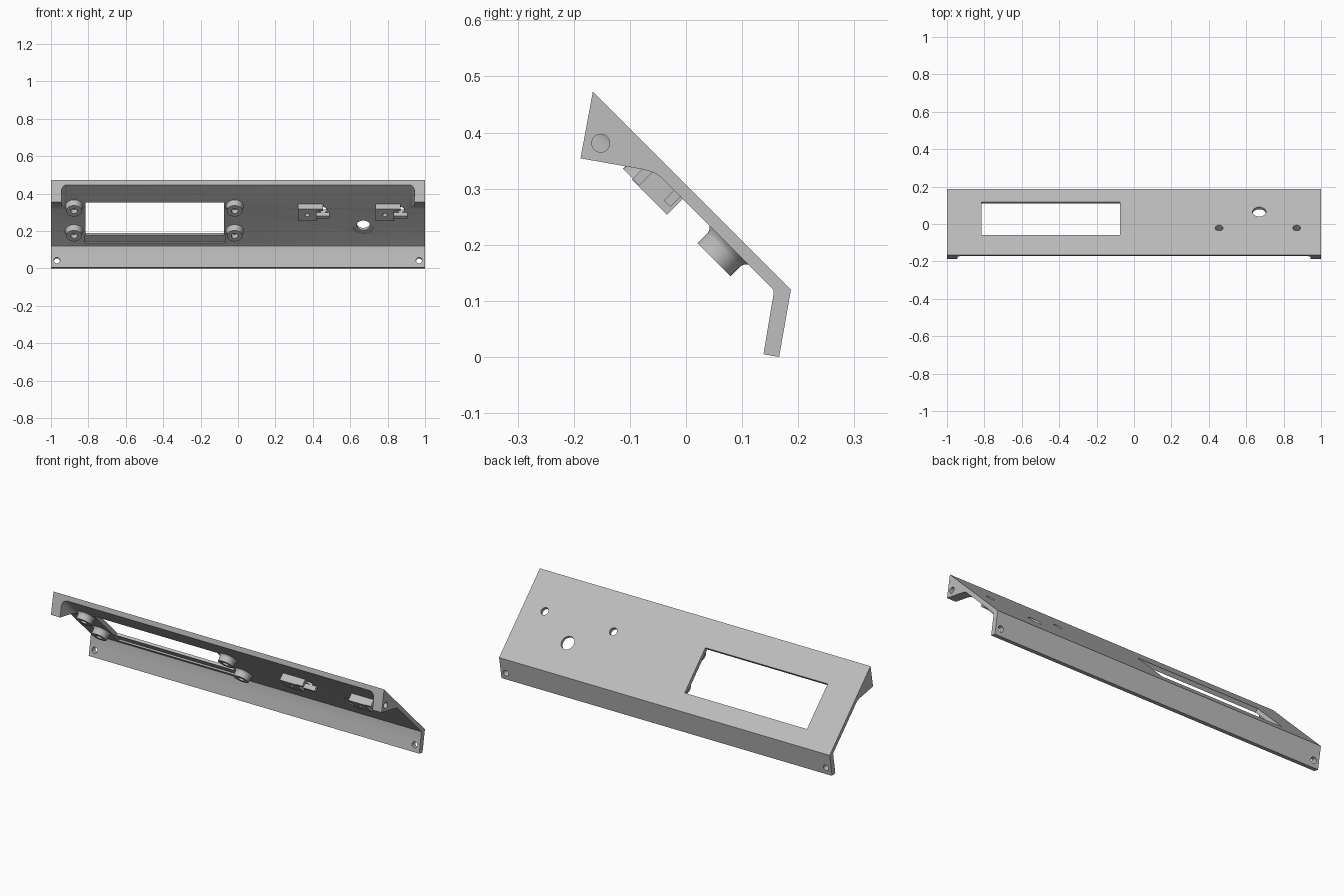
import bpy, bmesh, math
from mathutils import Matrix, Vector

cube = bpy.data.objects.get("Cube")
if cube:
    bpy.data.objects.remove(cube, do_unlink=True)

grey = bpy.data.materials.new("plain grey")
grey.use_nodes = True
colour = (0.51, 0.51, 0.51, 1)
grey.diffuse_color = colour
grey.node_tree.nodes["Principled BSDF"].inputs["Base Color"].default_value = colour

TILT = Matrix.Rotation(math.radians(-45), 4, 'X')
SKIN = 0.022          # thickness of the sloping panel


def panel(x, s, n):
    """Frame on the panel: s runs down the slope, n is depth behind its face."""
    return Matrix.Translation((0, 0, 0.307)) @ TILT @ Matrix.Translation((x, s, -n))


def finish(name, bm):
    bmesh.ops.recalc_face_normals(bm, faces=bm.faces)
    mesh = bpy.data.meshes.new(name)
    bm.to_mesh(mesh)
    bm.free()
    mesh.materials.append(grey)
    obj = bpy.data.objects.new(name, mesh)
    bpy.context.collection.objects.link(obj)
    return obj


def box(name, x, s, n, round_base=0):
    """Box on the panel, from ranges of x, s and n."""
    bm = bmesh.new()
    bmesh.ops.create_cube(bm, size=1)
    size = [b - a for a, b in (x, s, n)]
    bmesh.ops.scale(bm, vec=size, verts=bm.verts)
    if round_base:
        edges = [e for e in bm.edges if all(v.co.z > 0 for v in e.verts)
                 and abs(e.verts[0].co.x - e.verts[1].co.x) < 1e-6]
        bmesh.ops.bevel(bm, geom=edges, offset=round_base, segments=6,
                        profile=0.5, affect='EDGES')
    bm.transform(panel(sum(x) / 2, sum(s) / 2, sum(n) / 2))
    return finish(name, bm)


def cylinder(name, frame, radius, depth, sides=32):
    bm = bmesh.new()
    bmesh.ops.create_cone(bm, cap_ends=True, segments=sides, radius1=radius,
                          radius2=radius, depth=depth)
    bm.transform(frame)
    return finish(name, bm)


def activate(obj):
    bpy.ops.object.select_all(action='DESELECT')
    obj.select_set(True)
    bpy.context.view_layer.objects.active = obj


def cut(obj, cutter):
    mod = obj.modifiers.new("cut", 'BOOLEAN')
    mod.operation, mod.solver, mod.object = 'DIFFERENCE', 'EXACT', cutter
    activate(obj)
    bpy.ops.object.modifier_apply(modifier=mod.name)
    bpy.data.objects.remove(cutter, do_unlink=True)


def smooth(obj):
    activate(obj)
    bpy.ops.object.shade_smooth_by_angle(angle=math.radians(30))


# Bent panel with full end gussets, extruded along x
profile = [(-0.166, 0.473), (0.187, 0.12), (0.166, 0.0), (0.138, 0.005),
           (0.156, 0.112), (0.156, 0.119), (0.152, 0.124),
           (-0.04, 0.316), (-0.048, 0.323), (-0.058, 0.329),
           (-0.075, 0.334), (-0.188, 0.354)]
bm = bmesh.new()
face = bm.faces.new([bm.verts.new((-1, y, z)) for y, z in profile])
side = bmesh.ops.extrude_face_region(bm, geom=[face])["geom"]
bmesh.ops.translate(bm, vec=(2, 0, 0),
                    verts=[v for v in side if isinstance(v, bmesh.types.BMVert)])
body = finish("panel_body", bm)

# Hollow between the gussets
cut(body, box("hollow", (-0.945, 0.945), (-0.5, 0.05), (SKIN + 0.0005, 0.3), 0.03))

# Display window and the relief below it
cut(body, box("window", (-0.815, -0.075), (-0.085, 0.168), (-0.1, 0.1)))
cut(body, box("relief", (-0.82, -0.07), (0.16, 0.222), (0.014, 0.06)))

# Control hole with shallow counterbore, and two lamp holes
cut(body, cylinder("control_hole", panel(0.67, 0.092, 0), 0.036, 0.2))
cut(body, cylinder("counterbore", panel(0.67, 0.092, 0.045), 0.055, 0.056))
for x in (0.455, 0.87):
    cut(body, cylinder("lamp_hole", panel(x, -0.03, 0), 0.021, 0.2))

# Screw holes in the lower flange and the gussets
for x in (-0.968, 0.968):
    flange = Matrix.Translation((x, 0.158, 0.04)) @ Matrix.Rotation(math.radians(80), 4, 'X')
    cut(body, cylinder("flange_hole", flange, 0.016, 0.1))
    gusset = Matrix.Translation((x, -0.152, 0.381)) @ Matrix.Rotation(math.pi / 2, 4, 'Y')
    cut(body, cylinder("gusset_hole", gusset, 0.016, 0.2))
smooth(body)

# Four display posts: revolved profile with flared foot and blind screw hole
post_profile = [(0.0, 0.03), (0.018, 0.03), (0.018, 0.059), (0.0415, 0.059),
                (0.0415, 0.034), (0.044, 0.027), (0.05, SKIN - 0.001)]
for x, column in ((-0.877, "right"), (-0.018, "left")):
    for s, row in ((-0.058, "upper"), (0.13, "lower")):
        bm = bmesh.new()
        pts = [bm.verts.new((r, 0, -n)) for r, n in post_profile]
        edges = [bm.edges.new(pair) for pair in zip(pts, pts[1:])]
        bmesh.ops.spin(bm, geom=pts + edges, cent=(0, 0, 0), axis=(0, 0, 1),
                       angle=2 * math.pi, steps=32)
        bmesh.ops.remove_doubles(bm, verts=bm.verts, dist=1e-4)
        bm.transform(panel(x, s, 0))
        post = finish(f"{row}_{column}_post", bm)
        # Trim the flared foot where it meets the window
        cut(post, box("window", (-0.815, -0.075), (-0.085, 0.168), (-0.1, SKIN + 0.004)))
        smooth(post)

# Lamp holders: drilled block with prongs beside each lamp hole
for x, label in ((0.455, "inner"), (0.87, "outer")):
    block = box(f"{label}_holder_block", (x - 0.135, x - 0.035),
                (-0.075, 0.014), (SKIN - 0.002, 0.062))
    cut(block, cylinder("block_hole", panel(x - 0.085, -0.03, 0.06), 0.012, 0.05, 20))
    smooth(block)
    box(f"{label}_lower_prong", (x - 0.036, x + 0.035), (-0.008, 0.008), (SKIN - 0.002, 0.048))
    box(f"{label}_upper_prong", (x - 0.036, x + 0.0), (-0.075, -0.058), (SKIN - 0.002, 0.06))
